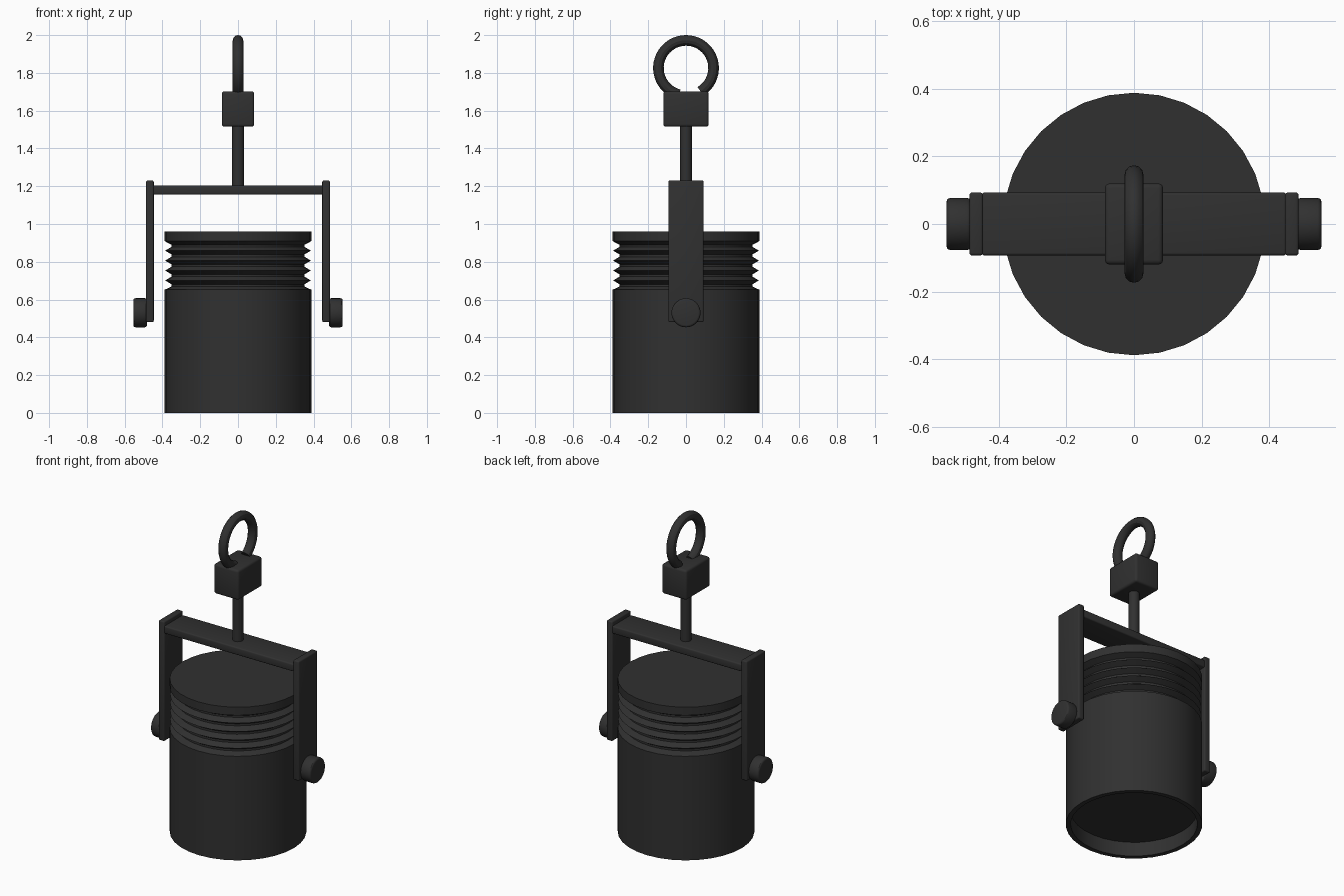
import bpy, bmesh
from math import sin, cos, pi, radians

if "Cube" in bpy.data.objects:
    bpy.data.objects.remove(bpy.data.objects["Cube"])

black = bpy.data.materials.new("black_paint")
black.diffuse_color = (0.03, 0.03, 0.03, 1)
black.use_nodes = True
black.node_tree.nodes["Principled BSDF"].inputs["Base Color"].default_value = black.diffuse_color


def finish(ob, name, bevel=0.0):
    ob.name = name
    ob.data.materials.append(black)
    if bevel:
        m = ob.modifiers.new("bevel", 'BEVEL')
        m.width, m.segments, m.limit_method = bevel, 3, 'ANGLE'
    bpy.ops.object.select_all(action='DESELECT')
    ob.select_set(True)
    bpy.context.view_layer.objects.active = ob
    bpy.ops.object.convert(target='MESH')
    bpy.ops.object.shade_smooth_by_angle(angle=radians(30))
    return ob


def box(name, lo, hi, bevel):
    bpy.ops.mesh.primitive_cube_add(size=1, location=[(a + b) / 2 for a, b in zip(lo, hi)])
    ob = bpy.context.object
    ob.scale = [b - a for a, b in zip(lo, hi)]
    bpy.ops.object.transform_apply(location=False, rotation=False, scale=True)
    return finish(ob, name, bevel)


def cylinder(name, r, depth, loc, rot=(0, 0, 0), bevel=0.0):
    bpy.ops.mesh.primitive_cylinder_add(vertices=32, radius=r, depth=depth, location=loc, rotation=rot)
    return finish(bpy.context.object, name, bevel)


def lathe(name, profile, n=32):
    bm = bmesh.new()
    rings = [[bm.verts.new((r * cos(2 * pi * i / n), r * sin(2 * pi * i / n), z)) for i in range(n)]
             for r, z in profile]
    for a, b in zip(rings, rings[1:]):
        for i in range(n):
            j = (i + 1) % n
            bm.faces.new((a[i], a[j], b[j], b[i]))
    bm.faces.new(rings[0][::-1])
    bm.faces.new(rings[-1])
    bmesh.ops.recalc_face_normals(bm, faces=bm.faces)
    me = bpy.data.meshes.new(name)
    bm.to_mesh(me)
    bm.free()
    ob = bpy.data.objects.new(name, me)
    bpy.context.collection.objects.link(ob)
    return finish(ob, name)


# Lamp can: recessed lens, plain barrel, pointed cooling fins, top disc
R, NECK = 0.388, 0.352
profile = [(0.36, 0.09), (0.36, 0.0), (R, 0.0), (R, 0.652), (NECK, 0.669)]
for k in range(4):
    z = 0.701 + 0.0527 * k
    profile += [(NECK, z - 0.02), (R - 0.002, z), (NECK, z + 0.02)]
profile += [(NECK, 0.89), (R, 0.909), (R, 0.96)]
lathe("lamp_can", profile)

# Yoke: crossbar, two arms and clamp knobs
box("yoke_crossbar", (-0.45, -0.093, 1.156), (0.45, 0.093, 1.204), 0.008)
for side, s in (("left", -1), ("right", 1)):
    x0, x1 = sorted((s * 0.446, s * 0.487))
    box(f"yoke_arm_{side}", (x0, -0.093, 0.48), (x1, 0.093, 1.23), 0.008)
    cylinder(f"clamp_knob_{side}", 0.077, 0.073, (s * 0.518, 0, 0.53), (0, pi / 2, 0), 0.012)

# Hanging stem and clamp block
cylinder("stem", 0.031, 0.36, (0, 0, 1.36))
box("clamp_block", (-0.086, -0.12, 1.515), (0.086, 0.12, 1.702), 0.014)

# Open hook ring, both ends meeting the block
cu = bpy.data.curves.new("hook_ring", 'CURVE')
cu.dimensions = '3D'
cu.bevel_depth, cu.bevel_resolution, cu.use_fill_caps = 0.028, 4, True
N = 40
sp = cu.splines.new('POLY')
sp.points.add(N)
for i, p in enumerate(sp.points):
    a = radians(32 + (345 - 32) * i / N)
    p.co = (0, 0.146 * sin(a), 1.826 - 0.146 * cos(a), 1)
ring = bpy.data.objects.new("hook_ring", cu)
bpy.context.collection.objects.link(ring)
finish(ring, "hook_ring")
